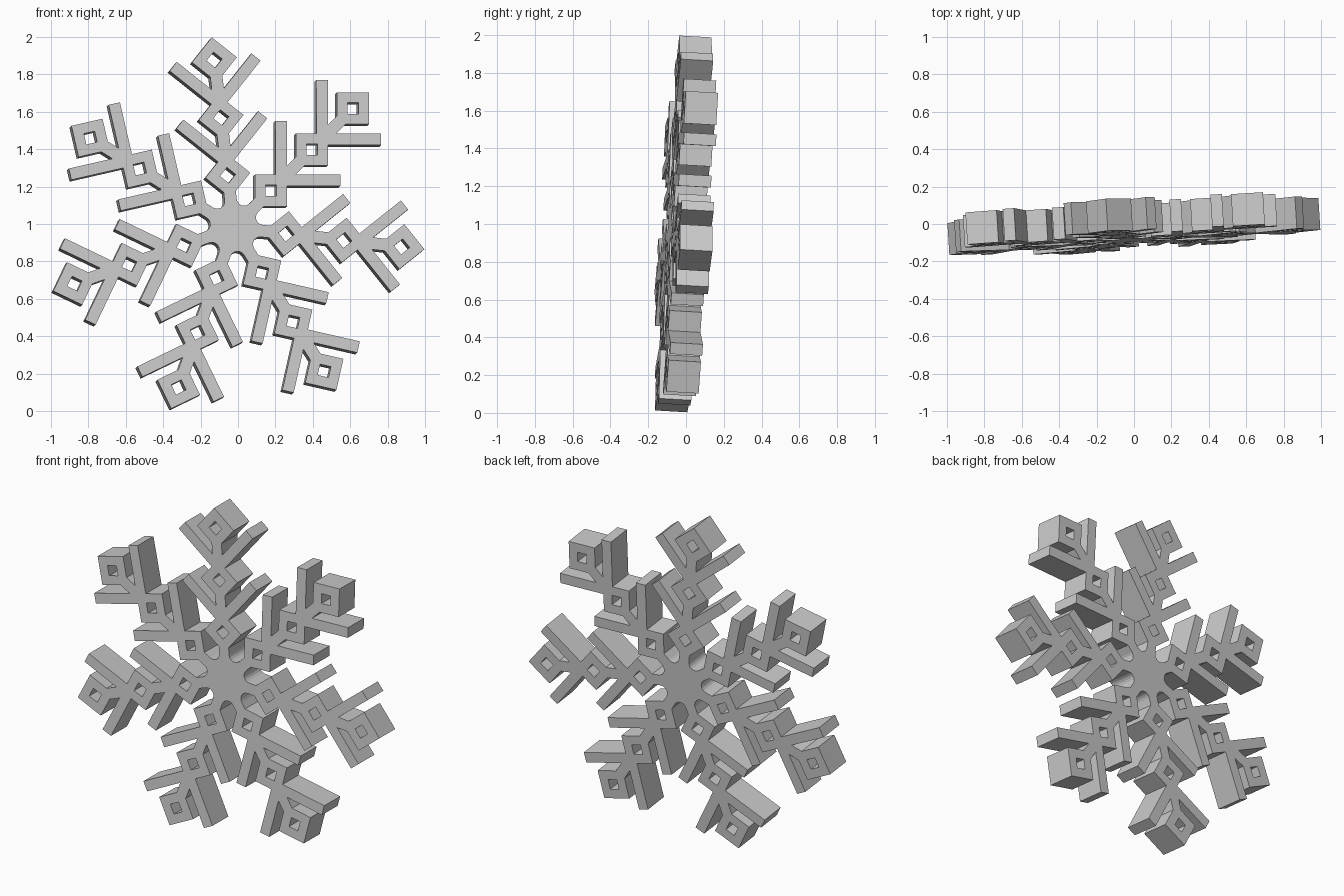
import bpy, bmesh, math
from mathutils import Matrix, Vector

if "Cube" in bpy.data.objects:
    bpy.data.objects.remove(bpy.data.objects["Cube"])

ARMS = 7
FIRST = math.radians(45)           # direction of one arm
TURN = 2 * math.pi / ARMS
CELLS = [0.283, 0.594, 0.905]      # diamond centres along an arm
H = 0.121                          # diamond half diagonal
S = 0.0325                         # stem half width
T = 0.062 / math.sqrt(2)           # side branch width (diagonal step)
L = 0.285 / math.sqrt(2)           # side branch length (diagonal step)
HOLE = 0.042                       # hole half diagonal
FILLET = 0.04                      # rounding between stems at the hub
DEPTH = 0.172


def half_arm():
    """Left edge of one arm, from hub to tip (u along arm, v sideways)."""
    pts = []
    for i, c in enumerate(CELLS):
        pts += [(c - H + S, S), (c, H)]
        if i < len(CELLS) - 1:
            e = c + H
            pts += [(e - T, T), (e + L - T, L + T), (e + L, L), (e + S, S)]
    return pts + [(CELLS[-1] + H, 0)]


def turn(p, ang):
    v = Matrix.Rotation(ang, 2) @ Vector(p)
    return v.x, v.y


# Closed outline of the whole flake plus the diamond holes
outline, holes = [], []
half = half_arm()
arm = [(u, -v) for u, v in half] + half[-2::-1]
d = (S + FILLET) / math.sin(TURN / 2)
for k in range(ARMS):
    ang = FIRST + k * TURN
    outline += [turn(p, ang) for p in arm]
    # rounded notch to the next arm
    cx, cy = turn((d, 0), ang + TURN / 2)
    for j in range(7):
        a = ang - math.pi / 2 - (math.pi - TURN) * j / 6
        outline.append((cx + FILLET * math.cos(a), cy + FILLET * math.sin(a)))
    for c in CELLS:
        hole = [(c - HOLE, 0), (c, HOLE), (c + HOLE, 0), (c, -HOLE)]
        holes.append([turn(p, ang) for p in hole])

# Extruded flat curve, converted to a mesh
curve = bpy.data.curves.new("snowflake", 'CURVE')
curve.dimensions = '2D'
curve.fill_mode = 'BOTH'
curve.extrude = DEPTH / 2
for loop in [outline] + holes:
    sp = curve.splines.new('POLY')
    sp.points.add(len(loop) - 1)
    for pt, (x, y) in zip(sp.points, loop):
        pt.co = (x, y, 0, 1)
    sp.use_cyclic_u = True
flake = bpy.data.objects.new("snowflake", curve)
bpy.context.collection.objects.link(flake)
bpy.context.view_layer.objects.active = flake
flake.select_set(True)
bpy.ops.object.convert(target='MESH')
flake = bpy.context.object

bm = bmesh.new()
bm.from_mesh(flake.data)
bmesh.ops.remove_doubles(bm, verts=bm.verts, dist=0.0005)
bmesh.ops.recalc_face_normals(bm, faces=bm.faces)
for f in bm.faces:
    f.smooth = False
bm.to_mesh(flake.data)
bm.free()

# Stand it up, leaning slightly back and to the side
w = Vector((0.0615, -1, 0.058)).normalized()
u = Vector((1, 0.0615, 0)).normalized()
v = w.cross(u)
m = Matrix((u, v, w)).transposed().to_4x4()
m.translation = (-0.027, -0.002, 0.975)
flake.matrix_world = m
